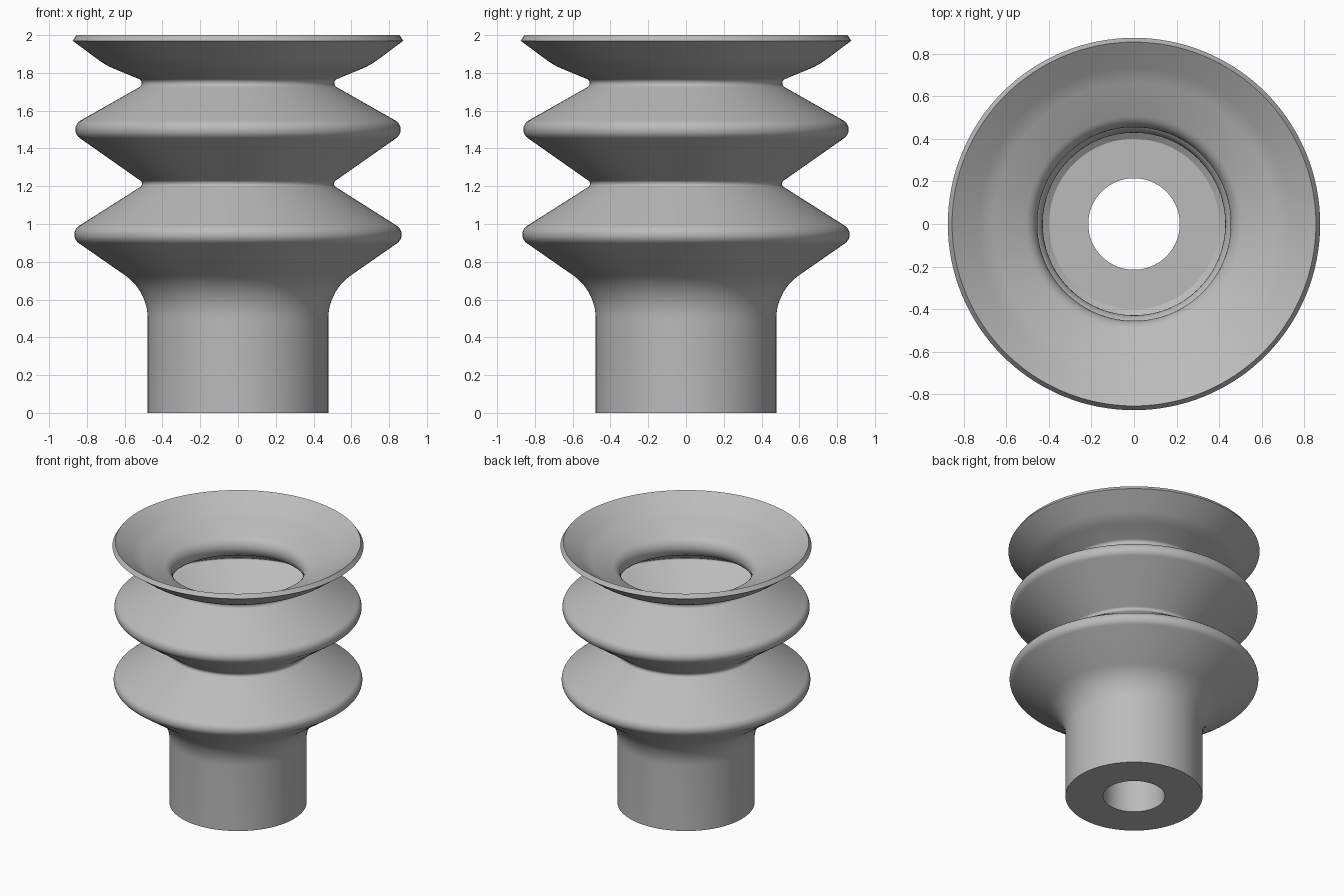
import bpy, bmesh, math
from mathutils import Vector

SEGMENTS = 128

cube = bpy.data.objects.get("Cube")
if cube:
    bpy.data.objects.remove(cube, do_unlink=True)

rubber = bpy.data.materials.new("grey rubber")
rubber.use_nodes = True
grey = (0.5, 0.5, 0.5, 1)
rubber.diffuse_color = grey
rubber.node_tree.nodes["Principled BSDF"].inputs["Base Color"].default_value = grey


def fillet(before, corner, after, radius, steps=10):
    """Points of an arc that rounds a profile corner."""
    a, b = (before - corner).normalized(), (after - corner).normalized()
    half = a.angle(b) / 2
    centre = corner + (a + b).normalized() * radius / math.sin(half)
    start = corner + a * radius / math.tan(half) - centre
    end = corner + b * radius / math.tan(half) - centre
    sweep = start.angle(end)
    return [centre + (start * math.sin((1 - i / steps) * sweep)
                      + end * math.sin(i / steps * sweep)) / math.sin(sweep)
            for i in range(steps + 1)]


# Closed wall section: radius, height, corner rounding
section = [
    # outside, bottom to top
    (0.215, 0, 0), (0.478, 0, 0), (0.478, 0.645, 0.28),
    (0.911, 0.946, 0.055), (0.492, 1.212, 0.02),
    (0.909, 1.505, 0.055), (0.479, 1.749, 0.024),
    (0.70, 1.84, 0.4), (0.875, 1.97, 0),
    # inside, top to bottom
    (0.855, 2.0, 0), (0.70, 1.896, 0.4), (0.342, 1.749, 0.084),
    (0.797, 1.505, 0.01), (0.365, 1.212, 0.075),
    (0.801, 0.948, 0.01), (0.40, 0.67, 0), (0.215, 0.67, 0),
]
profile = []
for i, (r, z, rounding) in enumerate(section):
    corner = Vector((r, z))
    if rounding:
        before = Vector(section[i - 1][:2])
        after = Vector(section[(i + 1) % len(section)][:2])
        profile += fillet(before, corner, after, rounding)
    else:
        profile.append(corner)

# Revolve the wall section into the hollow bellows cup
bm = bmesh.new()
rings = []
for s in range(SEGMENTS):
    angle = math.tau * s / SEGMENTS
    rings.append([bm.verts.new((p.x * math.cos(angle), p.x * math.sin(angle), p.y))
                  for p in profile])
for s in range(SEGMENTS):
    here, there = rings[s], rings[(s + 1) % SEGMENTS]
    for i in range(len(profile)):
        j = (i + 1) % len(profile)
        bm.faces.new((here[i], there[i], there[j], here[j]))
bmesh.ops.recalc_face_normals(bm, faces=bm.faces)
mesh = bpy.data.meshes.new("bellows_suction_cup")
bm.to_mesh(mesh)
bm.free()
mesh.materials.append(rubber)
cup = bpy.data.objects.new("bellows_suction_cup", mesh)
bpy.context.collection.objects.link(cup)

# Smooth rubber surfaces with crisp rim and bore edges
bpy.ops.object.select_all(action="DESELECT")
cup.select_set(True)
bpy.context.view_layer.objects.active = cup
bpy.ops.object.shade_smooth_by_angle(angle=math.radians(30))
